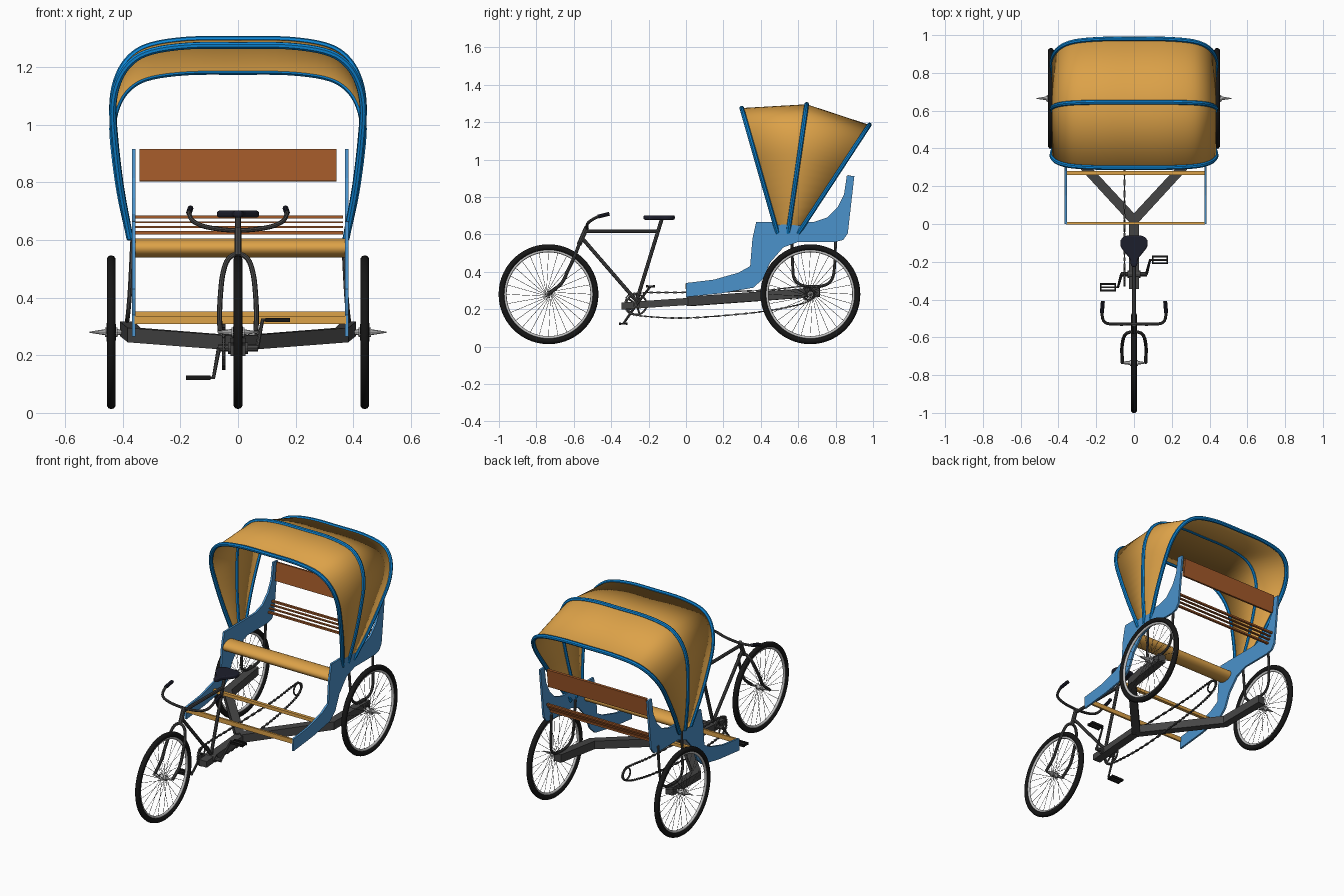
import bpy, bmesh, math
from mathutils import Vector, Matrix

if "Cube" in bpy.data.objects:
    bpy.data.objects.remove(bpy.data.objects["Cube"], do_unlink=True)


def material(name, r, g, b):
    m = bpy.data.materials.new(name)
    m.use_nodes = True
    m.diffuse_color = (r, g, b, 1)
    m.node_tree.nodes["Principled BSDF"].inputs["Base Color"].default_value = (r, g, b, 1)
    return m


TAN = material("canopy_tan", 0.72, 0.36, 0.065)
HOOP = material("bright_blue", 0.004, 0.235, 0.66)
PANEL = material("panel_blue", 0.07, 0.29, 0.6)
BROWN = material("backrest_brown", 0.36, 0.1, 0.022)
GREY = material("frame_grey", 0.06, 0.06, 0.06)
BLACK = material("tyre_black", 0.008, 0.008, 0.008)
SILVER = material("rim_silver", 0.55, 0.55, 0.55)
SADDLE = material("saddle_dark", 0.012, 0.013, 0.025)


# ---------- helpers ----------
def finish(name, bm, mat, smooth=False):
    bmesh.ops.recalc_face_normals(bm, faces=bm.faces[:])
    me = bpy.data.meshes.new(name)
    bm.to_mesh(me)
    bm.free()
    me.materials.append(mat)
    ob = bpy.data.objects.new(name, me)
    bpy.context.collection.objects.link(ob)
    if smooth:
        for p in me.polygons:
            p.use_smooth = True
    return ob


def spline(pts, n=5, closed=False):
    """Smooth path through the points."""
    p = [Vector(q) for q in pts]
    p = [p[-1]] + p + p[:2] if closed else [2 * p[0] - p[1]] + p + [2 * p[-1] - p[-2]]
    out = []
    for a, b, c, d in zip(p, p[1:], p[2:], p[3:]):
        for k in range(n):
            t = k / n
            out.append(0.5 * (2 * b + (c - a) * t + (2 * a - 5 * b + 4 * c - d) * t * t
                              + (3 * b - a - 3 * c + d) * t ** 3))
    return out if closed else out + [p[-2]]


def both_sides(half):
    """Path from +x to the centre line, carried on to -x."""
    return half + [(-x, y, z) for x, y, z in half[-2::-1]]


def tube(name, pts, r, mat):
    cu = bpy.data.curves.new(name, "CURVE")
    cu.dimensions = "3D"
    cu.bevel_depth, cu.bevel_resolution, cu.use_fill_caps = r, 2, True
    sp = cu.splines.new("POLY")
    sp.points.add(len(pts) - 1)
    for q, v in zip(sp.points, pts):
        q.co = (*v, 1)
    cu.materials.append(mat)
    ob = bpy.data.objects.new(name, cu)
    bpy.context.collection.objects.link(ob)
    bpy.ops.object.select_all(action="DESELECT")
    ob.select_set(True)
    bpy.context.view_layer.objects.active = ob
    bpy.ops.object.convert(target="MESH")
    bpy.ops.object.shade_smooth_by_angle()


def rod(bm, a, b, r1, r2=None, sides=8):
    a, b = Vector(a), Vector(b)
    m = Matrix.Translation((a + b) / 2) @ (b - a).to_track_quat("Z", "Y").to_matrix().to_4x4()
    bmesh.ops.create_cone(bm, cap_ends=True, segments=sides, radius1=r1,
                          radius2=r1 if r2 is None else r2, depth=(b - a).length, matrix=m)


def block(bm, centre, size, rot=0):
    m = Matrix.Translation(centre) @ Matrix.Rotation(rot, 4, "X") @ Matrix.Diagonal((*size, 1))
    bmesh.ops.create_cube(bm, size=1, matrix=m)


def box(name, centre, size, mat, rot=0):
    bm = bmesh.new()
    block(bm, centre, size, rot)
    return finish(name, bm, mat)


def prism(name, outline, offset, mat, smooth=False):
    bm = bmesh.new()
    f = bm.faces.new([bm.verts.new(v) for v in outline])
    new = bmesh.ops.extrude_face_region(bm, geom=[f])["geom"]
    bmesh.ops.translate(bm, vec=offset, verts=[g for g in new if isinstance(g, bmesh.types.BMVert)])
    return finish(name, bm, mat, smooth)


def ring(name, centre, major, minor, mat, segs=56, sides=10):
    bpy.ops.mesh.primitive_torus_add(location=centre, rotation=(0, math.pi / 2, 0), major_radius=major,
                                     minor_radius=minor, major_segments=segs, minor_segments=sides)
    ob = bpy.context.object
    ob.name = name
    ob.data.materials.append(mat)
    bpy.ops.object.shade_smooth()


def beam(name, pts, w, h, mat):
    """Mitred box beam along a path."""
    p = [Vector(q) for q in pts]
    bm, rows = bmesh.new(), []
    for i, v in enumerate(p):
        t = (p[min(i + 1, len(p) - 1)] - v).normalized() + (v - p[max(i - 1, 0)]).normalized()
        side = Vector((t.y, -t.x, 0)).normalized() * w / 2
        up = Vector((0, 0, h / 2))
        rows.append([bm.verts.new(v + o) for o in (side + up, side - up, -side - up, up - side)])
    for a, b in zip(rows, rows[1:]):
        for k in range(4):
            bm.faces.new((a[k], a[k - 1], b[k - 1], b[k]))
    bm.faces.new(rows[0])
    bm.faces.new(rows[-1])
    finish(name, bm, mat)


# ---------- wheels ----------
def wheel(label, x, y, hub_in, hub_out):
    c = Vector((x, y, 0.28))
    ring(label + "_tyre", c, 0.251, 0.016, BLACK)
    ring(label + "_rim", c, 0.232, 0.008, SILVER)
    bm = bmesh.new()
    for k in range(28):
        a = math.tau * k / 28
        d = Vector((0, math.cos(a), math.sin(a)))
        e = Vector((0, math.cos(a + 0.9), math.sin(a + 0.9)))
        off = Vector((0.016 if k % 2 else -0.016, 0, 0))
        rod(bm, c + off + e * 0.014, c + d * 0.23, 0.0011, sides=4)
    finish(label + "_spokes", bm, GREY)
    bm = bmesh.new()
    rod(bm, c - Vector((0.022, 0, 0)), c + Vector((0.022, 0, 0)), 0.016, sides=12)
    rod(bm, c, (hub_in, y, c.z), 0.014, 0.005)
    rod(bm, c, (hub_out, y, c.z), 0.014, 0.002)
    finish(label + "_hub", bm, SILVER)


wheel("front_wheel", 0, -0.735, -0.07, 0.07)
for s, n in ((1, "left"), (-1, "right")):
    wheel(n + "_rear_wheel", s * 0.44, 0.665, s * 0.38, s * 0.515)

# ---------- folding canopy ----------
arch = [(0.375, 0), (0.408, 0.26), (0.429, 0.52), (0.434, 0.69), (0.414, 0.82),
        (0.37, 0.915), (0.3, 0.97), (0.17, 0.998), (0, 1)]
hoops = []
for n, y0, y1, z1 in (("front", 0.49, 0.298, 1.275), ("middle", 0.545, 0.645, 1.295),
                      ("rear", 0.6, 0.98, 1.185)):
    path = spline(both_sides([(x, y0 + (y1 - y0) * t, 0.605 + (z1 - 0.605) * t) for x, t in arch]), 4)
    tube(n + "_canopy_hoop", path, 0.0125, HOOP)
    hoops.append(path)
bm = bmesh.new()
rows = [[bm.verts.new(v) for v in path] for path in hoops]
for a, b in zip(rows, rows[1:]):
    for k in range(len(a) - 1):
        bm.faces.new((a[k], a[k + 1], b[k + 1], b[k]))
canopy = finish("canopy_cover", bm, TAN, True)
canopy.modifiers.new("thickness", "SOLIDIFY").thickness = 0.003

# ---------- passenger body ----------
side = [(0, 0.265), (0.19, 0.285), (0.36, 0.315), (0.41, 0.36), (0.45, 0.45), (0.52, 0.53), (0.6, 0.56),
        (0.8, 0.56), (0.84, 0.57), (0.865, 0.605), (0.9, 0.912), (0.86, 0.915), (0.845, 0.815),
        (0.81, 0.745), (0.755, 0.69), (0.685, 0.667), (0.375, 0.665), (0.355, 0.575), (0.343, 0.43),
        (0.28, 0.395), (0.15, 0.358), (0, 0.34)]
for x, n in ((0.372, "left"), (-0.367, "right")):
    prism(n + "_side_panel", [(x, y, z) for y, z in side], (0.012, 0, 0), PANEL)
box("backrest", (0, 0.868, 0.86), (0.685, 0.014, 0.112), BROWN, -0.12)
for k, z in enumerate((0.68, 0.662, 0.645, 0.625)):
    box(f"back_slat_{k + 1}", (0.005, 0.845 - 0.012 * k, z), (0.72, 0.014, 0.011 if k in (0, 3) else 0.006), BROWN)
roll = [(-0.358, 0.415 + 0.055 * math.cos(a), 0.572 + 0.033 * math.sin(a))
        for a in (math.tau * k / 24 for k in range(24))]
prism("seat_roll", roll, (0.73, 0, 0), TAN, True)
bpy.context.view_layer.objects.active = bpy.data.objects["seat_roll"]
bpy.data.objects["seat_roll"].select_set(True)
bpy.ops.object.shade_smooth_by_angle()
box("front_floor_bar", (0.008, 0.004, 0.323), (0.735, 0.012, 0.028), TAN)
box("rear_floor_bar", (0.008, 0.27, 0.342), (0.735, 0.02, 0.02), TAN)

# ---------- main chassis ----------
beam("chassis_stem", [(0, -0.345, 0.217), (0, 0.05, 0.244)], 0.052, 0.038, GREY)
for s, n in ((1, "left"), (-1, "right")):
    beam(n + "_chassis_arm", [(0, 0.02, 0.242), (s * 0.36, 0.41, 0.27), (s * 0.385, 0.715, 0.292)],
         0.05, 0.05, GREY)
    hanger = [(0.366, 0.565, 0.6), (0.374, 0.57, 0.44), (0.38, 0.58, 0.36), (0.384, 0.63, 0.325),
              (0.384, 0.73, 0.325), (0.38, 0.78, 0.36), (0.374, 0.795, 0.44), (0.366, 0.8, 0.6)]
    tube(n + "_body_hanger", spline([(s * x, y, z) for x, y, z in hanger], 4), 0.008, GREY)

# ---------- bicycle frame ----------
tube("top_tube", [(0, -0.545, 0.617), (0, -0.145, 0.617)], 0.01, GREY)
tube("down_tube", [(0, -0.56, 0.585), (0, -0.27, 0.25)], 0.01, GREY)
tube("seat_tube", [(0, -0.13, 0.68), (0, -0.27, 0.225)], 0.01, GREY)
tube("head_tube", [(0, -0.572, 0.545), (0, -0.53, 0.64)], 0.013, GREY)
fork = [(0.062, -0.735, 0.28), (0.064, -0.665, 0.34), (0.061, -0.63, 0.41), (0.053, -0.597, 0.48),
        (0.035, -0.577, 0.532), (0, -0.57, 0.552)]
tube("front_fork", spline(both_sides(fork)), 0.009, GREY)
bar = [(0.165, -0.41, 0.71), (0.17, -0.47, 0.695), (0.155, -0.52, 0.665), (0.1, -0.53, 0.643), (0, -0.53, 0.633)]
tube("handlebar", spline(both_sides(bar)), 0.008, GREY)
for s, n in ((1, "left"), (-1, "right")):
    tube(n + "_grip", spline([(s * x, y, z) for x, y, z in bar[:2]], 3), 0.0105, SADDLE)

# Saddle with a narrow nose
half = [(0, -0.06), (0.045, -0.063), (0.07, -0.085), (0.07, -0.12), (0.045, -0.155), (0.022, -0.185),
        (0.015, -0.22), (0, -0.227)]
shape = spline([(x, y, 0.678) for x, y in half + [(-x, y) for x, y in half[-2:0:-1]]], 3, True)
seat = prism("saddle", shape, (0, 0, 0.024), SADDLE)
edge = seat.modifiers.new("soft_edge", "BEVEL")
edge.width, edge.segments = 0.008, 3

# ---------- drive train ----------
CX, BB = -0.05, Vector((0, -0.265, 0.225))
ring("chainring", (CX, BB.y, BB.z), 0.054, 0.005, GREY, 32, 6)
ring("rear_sprocket", (CX, 0.655, 0.285), 0.035, 0.005, GREY, 24, 6)
bm = bmesh.new()
for k in range(5):
    a = math.tau * k / 5
    rod(bm, (CX, BB.y, BB.z), (CX, BB.y + 0.053 * math.cos(a), BB.z + 0.053 * math.sin(a)), 0.005)
rod(bm, BB + Vector((-0.07, 0, 0)), BB + Vector((0.07, 0, 0)), 0.012)
rod(bm, BB + Vector((-0.035, 0, 0)), BB + Vector((0.035, 0, 0)), 0.02, sides=12)
finish("bottom_bracket", bm, GREY)
loop = [(-0.27, 0.285), (0, 0.29), (0.4, 0.3), (0.6, 0.32), (0.67, 0.32), (0.697, 0.285), (0.66, 0.245),
        (0.55, 0.212), (0.35, 0.18), (0, 0.153), (-0.25, 0.165), (-0.315, 0.19), (-0.322, 0.25)]
chain = spline([(CX, y, z) for y, z in loop], 14, True)
bm = bmesh.new()
for k, (a, b) in enumerate(zip(chain, chain[1:] + chain[:1])):
    d = b - a
    block(bm, (a + b) / 2, (0.012 if k % 2 else 0.007, d.length, 0.009 if k % 2 else 0.005),
          math.atan2(d.z, d.y))
finish("chain", bm, GREY)
for s, n, y, z in ((1, "left", -0.19, 0.322), (-1, "right", -0.335, 0.122)):
    bm = bmesh.new()
    rod(bm, (s * 0.066, BB.y, BB.z), (s * 0.085, y, z), 0.008, 0.006)
    rod(bm, (s * 0.08, y, z), (s * 0.18, y, z), 0.005)
    finish(n + "_crank", bm, GREY)
    bm = bmesh.new()
    for e in (-1, 1):
        block(bm, (s * 0.138, y + e * 0.018, z), (0.085, 0.01, 0.014))
        block(bm, (s * 0.138 + e * 0.038, y, z), (0.008, 0.04, 0.01))
    finish(n + "_pedal", bm, BLACK)
